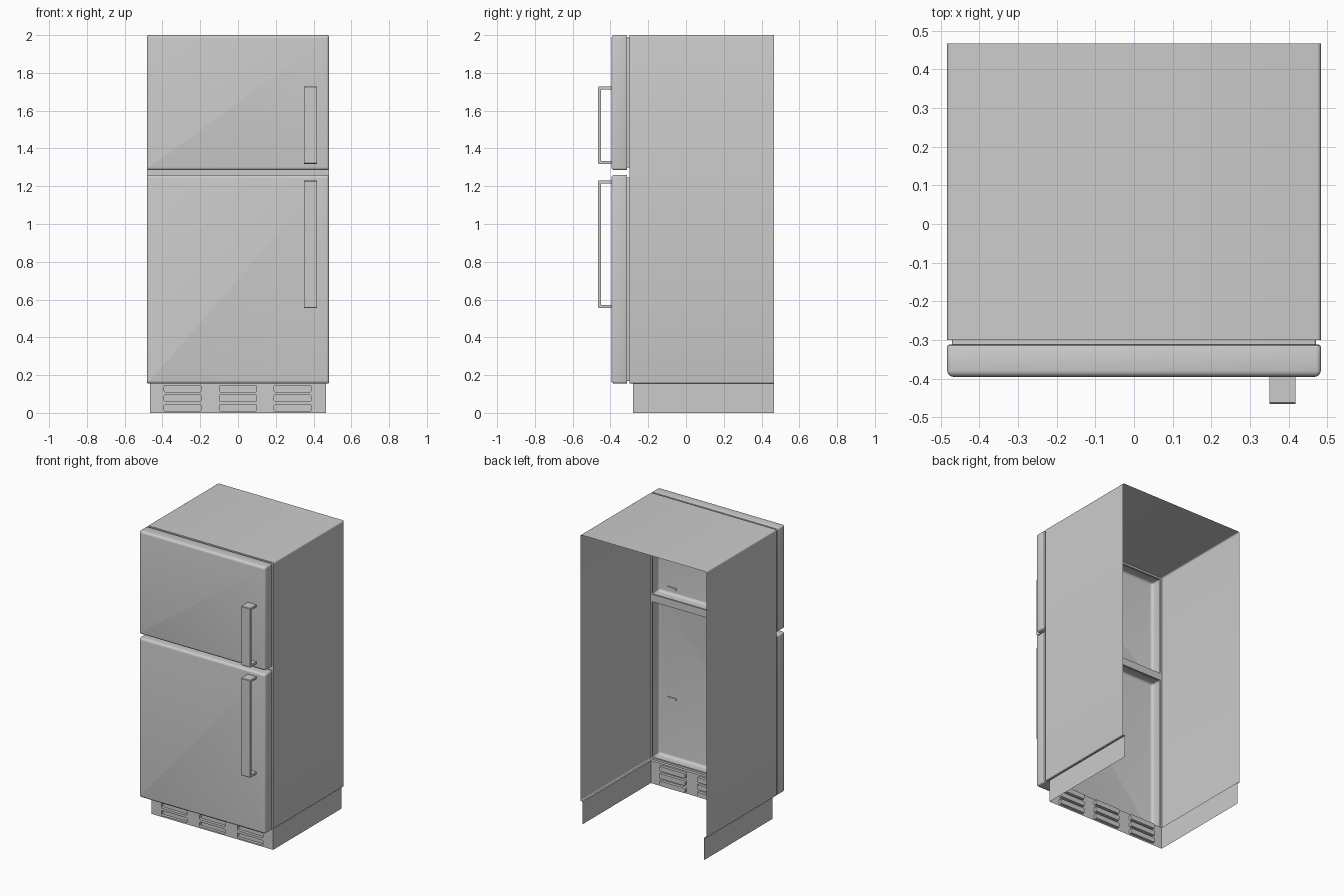
import bpy, bmesh, math
from mathutils import Vector

if "Cube" in bpy.data.objects:
    bpy.data.objects.remove(bpy.data.objects["Cube"])

W = 0.483            # half width of cabinet and doors
BACK = 0.467         # open rear edge
CAB_Y = -0.30        # cabinet front plane
BASE_W, BASE_Y, BASE_H = 0.465, -0.28, 0.155


def rounded_rect(x0, x1, z0, z1, r, n=4):
    """Closed loop of (x, z) points, counter-clockwise seen from the front."""
    pts = []
    corners = [(x1 - r, z0 + r, -90), (x1 - r, z1 - r, 0),
               (x0 + r, z1 - r, 90), (x0 + r, z0 + r, 180)]
    for cx, cz, start in corners:
        for i in range(n + 1):
            a = math.radians(start + 90 * i / n)
            pts.append((cx + r * math.cos(a), cz + r * math.sin(a)))
    return pts


def add_loop(bm, pts, y):
    return [bm.verts.new((x, y, z)) for x, z in pts]


def ring_edges(bm, loop):
    return [bm.edges.new((loop[i - 1], loop[i])) for i in range(len(loop))]


def bridge(bm, front, rear, skip=lambda a, b: False):
    """Join a loop to the loop behind it with quads."""
    for i in range(len(front)):
        a, b, c, d = front[i - 1], front[i], rear[i], rear[i - 1]
        if not skip(a, b):
            bm.faces.new((a, d, c, b))


def fill_with_holes(bm, loops):
    """Flat front-facing sheet bounded by the first loop, pierced by the others."""
    edges = [e for lp in loops for e in ring_edges(bm, lp)]
    res = bmesh.ops.triangle_fill(bm, use_beauty=True, edges=edges, normal=(0, -1, 0))
    for f in [g for g in res["geom"] if isinstance(g, bmesh.types.BMFace)]:
        f.normal_update()
        if f.normal.y > 0:
            f.normal_flip()


def finish(bm, name, angle=35):
    me = bpy.data.meshes.new(name)
    bm.to_mesh(me)
    bm.free()
    ob = bpy.data.objects.new(name, me)
    bpy.context.collection.objects.link(ob)
    bpy.ops.object.select_all(action='DESELECT')
    ob.select_set(True)
    bpy.context.view_layer.objects.active = ob
    bpy.ops.object.shade_smooth_by_angle(angle=math.radians(angle))
    return ob


SEAL = 0.013         # inset of the door seal from the door outline
DOORS = {"freezer_door": (1.285, 2.0), "fridge_door": (0.155, 1.26)}

# Cabinet: thin shell, open at the rear and bottom, with two door openings
bm = bmesh.new()
outer = add_loop(bm, rounded_rect(-W, W, BASE_H, 2.0, 0.01), CAB_Y)
holes = [add_loop(bm, rounded_rect(-W + SEAL, W - SEAL, z0 + SEAL, z1 - SEAL, 0.008), CAB_Y)
         for z0, z1 in DOORS.values()]
fill_with_holes(bm, [outer] + holes)
rear = [bm.verts.new((v.co.x, BACK, v.co.z)) for v in outer]
bridge(bm, outer, rear, lambda a, b: max(a.co.z, b.co.z) < BASE_H + 0.001)
finish(bm, "cabinet")


# Doors: hollow pans with rounded front edges and a recessed seal behind
def make_door(name, z0, z1):
    bm = bmesh.new()
    r = 0.016
    profile = [(r * (1 - math.sin(math.radians(t))),
                -0.395 + r * (1 - math.cos(math.radians(t)))) for t in (0, 22.5, 45, 67.5, 90)]
    profile += [(0, -0.317), (0.0015, -0.3135), (0.005, -0.312), (SEAL, -0.312), (SEAL, CAB_Y)]
    loops = []
    for inset, y in profile:
        pts = rounded_rect(-W + inset, W - inset, z0 + inset, z1 - inset,
                           max(0.012 - inset * 0.5, 0.004))
        loops.append(add_loop(bm, pts, y))
    bm.faces.new(loops[0])
    for a, b in zip(loops, loops[1:]):
        bridge(bm, a, b)
    finish(bm, name)


for name, (z0, z1) in DOORS.items():
    make_door(name, z0, z1)


# Handles: flat bar bent back into the door at both ends
def make_handle(name, z0, z1, x0=0.35, x1=0.417):
    bm = bmesh.new()
    t, yf, yb, c = 0.016, -0.465, -0.39, 0.004
    prof = [(yb, z0), (yf + c, z0), (yf, z0 + c), (yf, z1 - c), (yf + c, z1), (yb, z1),
            (yb, z1 - t), (yf + t, z1 - t), (yf + t, z0 + t), (yb, z0 + t)]
    face = bm.faces.new([bm.verts.new((x0, y, z)) for y, z in prof])
    ext = bmesh.ops.extrude_face_region(bm, geom=[face], use_keep_orig=True)
    bmesh.ops.translate(bm, vec=Vector((x1 - x0, 0, 0)),
                        verts=[g for g in ext["geom"] if isinstance(g, bmesh.types.BMVert)])
    bmesh.ops.recalc_face_normals(bm, faces=bm.faces[:])
    finish(bm, name, 30)


make_handle("freezer_handle", 1.318, 1.728)
make_handle("fridge_handle", 0.555, 1.23)

# Plinth sides with the narrow ledge under the cabinet
bm = bmesh.new()
for s in (-1, 1):
    rows = [(BASE_W, BASE_Y, 0), (BASE_W, BASE_Y, BASE_H), (W - 0.008, CAB_Y, BASE_H)]
    fr = [bm.verts.new((s * x, y, z)) for x, y, z in rows]
    bk = [bm.verts.new((s * x, BACK, z)) for x, y, z in rows]
    for i in range(2):
        f = bm.faces.new((fr[i], bk[i], bk[i + 1], fr[i + 1]))
        if s < 0:
            f.normal_flip()
ledge = [(-W + 0.008, CAB_Y), (-BASE_W, BASE_Y), (BASE_W, BASE_Y), (W - 0.008, CAB_Y)]
bm.faces.new([bm.verts.new((x, y, BASE_H)) for x, y in ledge])
finish(bm, "plinth_sides")

# Grille: front plinth panel with a three by three set of pressed slots
bm = bmesh.new()
corners = [(-BASE_W, 0), (BASE_W, 0), (BASE_W, BASE_H), (-BASE_W, BASE_H)]
panel = add_loop(bm, corners, BASE_Y)
slots = []
for cx in (-0.293, 0.0, 0.289):
    for cz in (0.027, 0.078, 0.128):
        slots.append(rounded_rect(cx - 0.098, cx + 0.098, cz - 0.017, cz + 0.017, 0.007, 3))
rims = [add_loop(bm, s, BASE_Y) for s in slots]
fill_with_holes(bm, [panel] + rims)
for s, rim in zip(slots, rims):
    floor = add_loop(bm, s, BASE_Y + 0.02)
    bridge(bm, rim, floor)
    bm.faces.new(floor)
    for f in {f for v in floor for f in v.link_faces if len(f.verts) == 4}:
        f.normal_flip()
finish(bm, "vent_grille")
